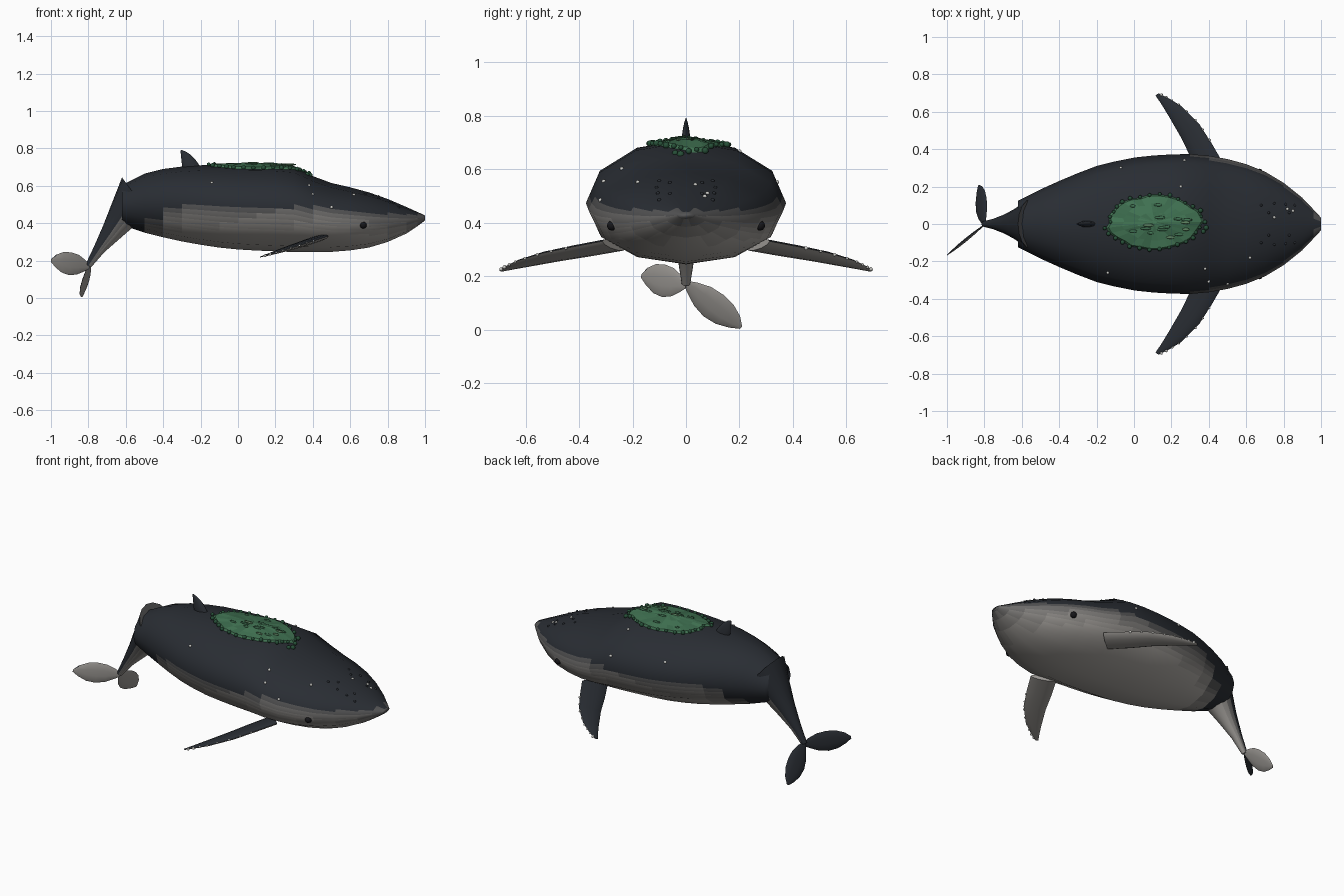
import bpy, bmesh, math, random
from mathutils import Vector, Matrix
from mathutils.bvhtree import BVHTree

if "Cube" in bpy.data.objects:
    bpy.data.objects.remove(bpy.data.objects["Cube"])

random.seed(4)
DARK, PALE = Vector((0.022, 0.026, 0.033)), Vector((0.40, 0.38, 0.355))


def material(name, rgb):
    m = bpy.data.materials.new(name)
    m.diffuse_color = (*rgb, 1)
    m.use_nodes = True
    m.node_tree.nodes["Principled BSDF"].inputs["Base Color"].default_value = m.diffuse_color
    return m


skin = [material(f"skin_{i}", DARK.lerp(PALE, i / 6)) for i in range(7)]
greens = [material(f"moss_{i}", c) for i, c in enumerate(
    [(0.02, 0.08, 0.04), (0.045, 0.15, 0.075), (0.055, 0.18, 0.09), (0.12, 0.25, 0.13)])]
black = material("black", (0.008, 0.008, 0.01))
white = material("barnacle_white", (0.6, 0.6, 0.57))


def finish(name, bm, mats, angle=None):
    bmesh.ops.recalc_face_normals(bm, faces=bm.faces)
    me = bpy.data.meshes.new(name)
    bm.to_mesh(me)
    for m in mats:
        me.materials.append(m)
    if angle:
        me.shade_smooth()
        me.set_sharp_from_angle(angle=math.radians(angle))
    ob = bpy.data.objects.new(name, me)
    bpy.context.collection.objects.link(ob)
    return ob


def loft(rings):
    bm = bmesh.new()
    vs = [[bm.verts.new(p) for p in r] for r in rings]
    n = len(vs[0])
    for a, b in zip(vs, vs[1:]):
        for j in range(n):
            bm.faces.new((a[j], a[(j + 1) % n], b[(j + 1) % n], b[j]))
    bm.faces.new(vs[0])
    bm.faces.new(vs[-1])
    bmesh.ops.recalc_face_normals(bm, faces=bm.faces)
    return bm


def blade(name, base, tip, chord, profile, thick, all_dark=False):
    """Lens-section fin; profile rows are (t, leading, trailing)."""
    base, tip = Vector(base), Vector(tip)
    d = (tip - base).normalized()
    c = Vector(chord)
    c = (c - d * c.dot(d)).normalized()
    n = d.cross(c)
    wide = max(l - t for _, l, t in profile)
    rings = []
    for t, lead, trail in profile:
        mid, half = (lead + trail) / 2, (lead - trail) / 2
        th = thick * 2 * half / wide
        rings.append([base.lerp(tip, t) + c * (mid + half * math.cos(a)) + n * th * math.sin(a)
                      for a in (k * math.tau / 10 for k in range(10))])
    bm = loft(rings)
    for f in bm.faces:
        pale = f.normal.dot(Vector((0.7, 0, -0.7))) > 0
        f.material_index = 5 if pale and not all_dark else 0
    finish(name, bm, skin, 50)
    return [base.lerp(tip, t) + c * lead for t, lead, _ in profile]


def balls(name, spots, mat):
    bm = bmesh.new()
    for p, r in spots:
        bmesh.ops.create_icosphere(bm, subdivisions=2, radius=r, matrix=Matrix.Translation(p))
    finish(name, bm, [mat], 60)


# Body: twelve-sided sections, (x, top, bottom, half width)
stations = [(-0.62, .605, .39, .125), (-0.5, .665, .35, .185), (-0.4, .69, .325, .23),
            (-0.3, .703, .303, .272), (-0.2, .71, .285, .31), (-0.1, .712, .27, .335), (0, .712, .26, .355),
            (0.1, .712, .254, .366), (0.2, .71, .25, .372), (0.3, .702, .246, .374),
            (0.4, .652, .245, .365), (0.5, .615, .247, .347), (0.6, .592, .255, .32),
            (0.7, .565, .27, .28), (0.8, .53, .30, .22), (0.9, .487, .345, .14),
            (0.96, .46, .385, .077), (1.0, .442, .415, .034)]
SPLIT = 4
rings = []
for x, top, bot, w in stations:
    corner = [Vector((x, w * math.cos(k * math.pi / 6), (top + bot) / 2 + (top - bot) / 2 * math.sin(k * math.pi / 6)))
              for k in range(12)]
    rings.append([corner[k].lerp(corner[(k + 1) % 12], s / SPLIT) for k in range(12) for s in range(SPLIT)])
bm = loft(rings)
for f in bm.faces:
    c = f.calc_center_median()
    start = 0.50 - 0.6 * max(0, -0.33 - c.x) - 0.1 * min(0.4, max(0, c.x - 0.4))
    f.material_index = round(6 * min(1, max(0, (start - c.z) / 0.14)))
surface = BVHTree.FromBMesh(bm)
body = finish("body", bm, skin, 80)
# rounded shading over the flat-sided sections
normals = []
for i, (x, top, bot, w) in enumerate(stations):
    lo, hi = rings[max(0, i - 1)], rings[min(len(rings) - 1, i + 1)]
    for j in range(12 * SPLIT):
        a = j * math.tau / (12 * SPLIT)
        around = Vector((0, -w * math.sin(a), (top - bot) / 2 * math.cos(a)))
        normals.append(around.cross(hi[j] - lo[j]).normalized())
body.data.normals_split_custom_set_from_vertices(normals)


def on_top(x, y):
    return surface.ray_cast(Vector((x, y, 2)), Vector((0, 0, -1)))[0]


def on_side(x, z, s):
    return surface.ray_cast(Vector((x, s * 2, z)), Vector((0, -s, 0)))[0]


# Tail stock: tapering tube, (top point, bottom point, half width)
tube = []
for (tx, tz), (bx, bz), w in [((-.62, .645), (-.47, .44), .135), ((-.675, .505), (-.555, .385), .088),
                              ((-.72, .39), (-.635, .315), .055), ((-.77, .275), (-.715, .245), .03),
                              ((-.815, .18), (-.785, .165), .016)]:
    t, b = Vector((tx, 0, tz)), Vector((bx, 0, bz))
    tube.append([(t + b) / 2 + (t - b) / 2 * math.sin(a) + Vector((0, w * math.cos(a), 0))
                 for a in (k * math.tau / 16 for k in range(16))])
bm = loft(tube)
for f in bm.faces:
    f.material_index = round(5 * min(1, max(0, f.normal.dot(Vector((0.7, 0, -0.7))) * 1.2 + 0.1)))
finish("tail_stock", bm, skin, 50)

# Tail flukes, twisted as in the swimming pose
leaf = [(0, .012, -.012), (.12, .033, -.03), (.3, .054, -.052), (.5, .061, -.062),
        (.7, .056, -.054), (.88, .036, -.03), (1, .008, -.006)]
blade("fluke_right", (-.795, 0, .168), (-1, -.167, .2), (0, 0, 1), leaf, .009)
blade("fluke_left", (-.80, .0, .175), (-.832, .205, .008), (.05, .05, .08), leaf, .009)

# Pectoral fins with barnacles along the leading edge
fin = [(0, .07, -.075), (.25, .085, -.055), (.5, .094, -.03), (.75, .074, -.015),
       (.9, .042, -.008), (1, .014, -.006)]
spots = []
for s, side in ((-1, "right"), (1, "left")):
    edge = blade(f"pectoral_fin_{side}", (.43, s * .27, .318), (.12, s * .69, .22),
                 (.8, s * .59, .2), fin, .017)
    for a, b in zip(edge[1:], edge[2:]):
        spots += [(a.lerp(b, q), random.uniform(.005, .008)) for q in (.2, .7)]

# Dorsal fin
blade("dorsal_fin", (-.25, 0, .685), (-.305, 0, .79), (1, 0, .5),
      [(0, .05, -.04), (.3, .046, -.036), (.6, .036, -.022), (.85, .02, -.01), (1, .004, -.004)],
      .018, True)

# Scattered barnacles
for x, y in [(.27, .34), (.25, .2), (.75, .035), (.82, .08), (.85, .07), (.38, -.24),
             (.62, -.18), (-.14, -.26), (-.07, .3)]:
    spots.append((on_top(x, y), .008))
for x, z in [(.4, .555), (.5, .485)]:
    spots.append((on_side(x, z, -1), .008))
balls("barnacles", spots, white)

# Head bumps and eyes
balls("head_bumps", [(on_top(x, s * y), .007) for s in (-1, 1)
                     for x, y in ((.68, .1), (.75, .11), (.81, .105), (.86, .1), (.72, .06), (.83, .06))], skin[0])
balls("eyes", [(on_side(.67, .39, s), .019) for s in (-1, 1)], black)

# Mossy patch draped on the back
N = 30
wobble = [1 + random.uniform(-.05, .05) for _ in range(N)]


def patch_point(r, k, lift):
    a = k * math.tau / N
    p = on_top(.11 + .262 * r * wobble[k % N] * math.cos(a), .01 + .148 * r * wobble[k % N] * math.sin(a))
    return p + Vector((0, 0, lift))


bm = loft([[patch_point(r, k, h + random.uniform(-.002, .002)) for k in range(N)]
           for r, h in ((.05, .012), (.35, .012), (.65, .011), (.92, .01), (1.0, -.008))])
for f in bm.faces:
    f.material_index = random.choice((1, 1, 2, 2))
finish("moss_patch", bm, greens)
balls("moss_rim", [(patch_point(random.uniform(.93, 1.0), k, .008), random.uniform(.009, .013))
                   for k in range(N)], greens[0])
balls("moss_tip", [(on_top(.385, -.02), .014), (on_top(.37, -.04), .012)], greens[0])

# Flat leaves on the moss
bm = bmesh.new()
for _ in range(16):
    r, a = random.uniform(.1, .75), random.uniform(0, math.tau)
    p = on_top(.11 + .26 * r * math.cos(a), .01 + .145 * r * math.sin(a)) + Vector((0, 0, .013))
    bmesh.ops.create_icosphere(bm, subdivisions=1, radius=1, matrix=Matrix.Translation(p)
                               @ Matrix.Diagonal((random.uniform(.015, .035), .009, .005, 1)))
for i, f in enumerate(bm.faces):
    f.material_index = (2, 3, 1)[i // 80 % 3]
finish("moss_leaves", bm, greens, 60)
